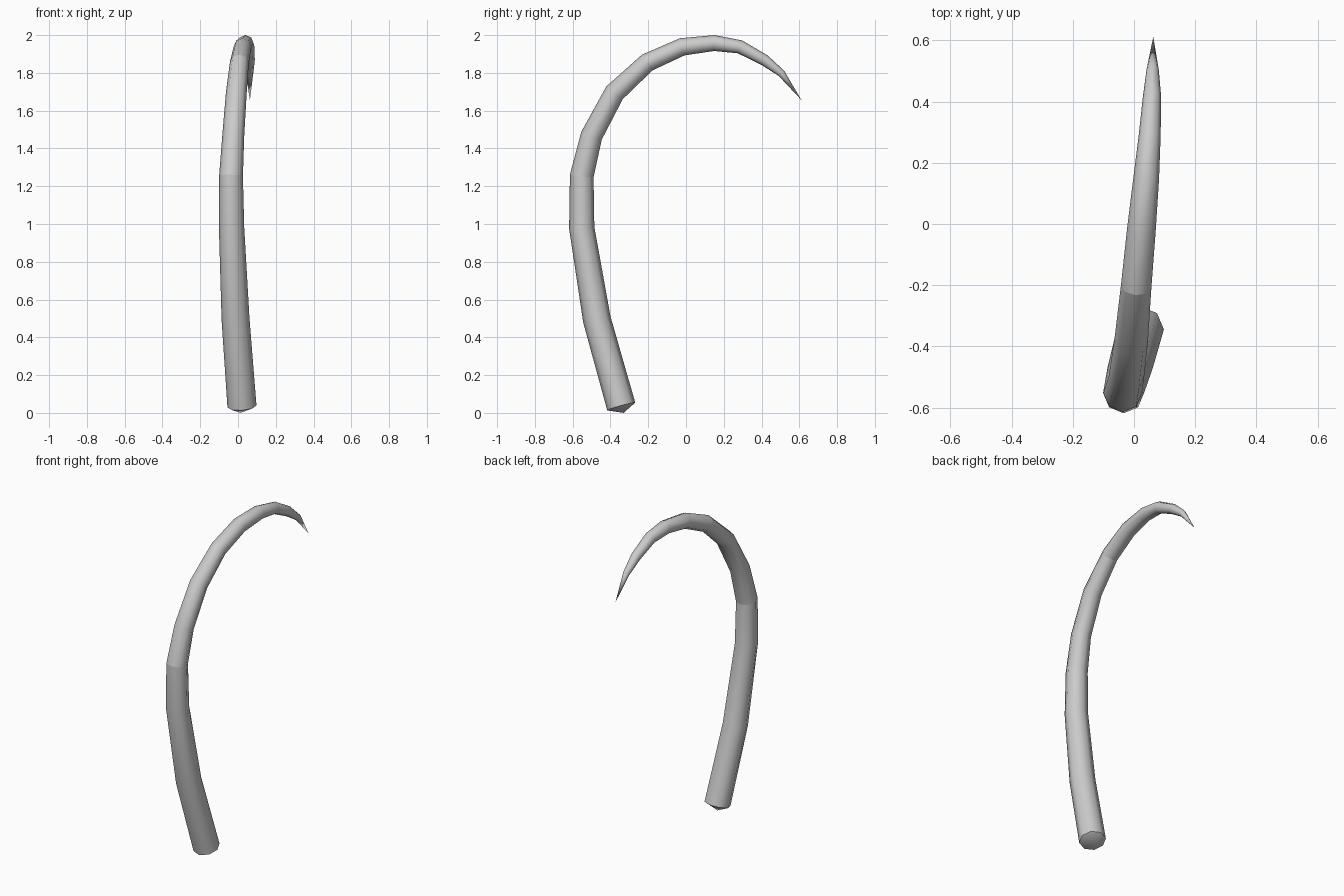
import bpy, bmesh, math
from mathutils import Vector

if "Cube" in bpy.data.objects:
    bpy.data.objects.remove(bpy.data.objects["Cube"])

SIDES = 8
# centre line of the hook: x, y, z, radius
path = [
    (0.021, -0.343, 0.034, 0.077), (-0.013, -0.472, 0.495, 0.074),
    (-0.034, -0.552, 0.980, 0.067), (-0.037, -0.552, 1.254, 0.063),
    (-0.025, -0.500, 1.468, 0.058), (-0.009, -0.378, 1.695, 0.055),
    (0.007, -0.205, 1.855, 0.050), (0.024, -0.020, 1.938, 0.047),
    (0.040, 0.150, 1.958, 0.042), (0.051, 0.285, 1.938, 0.036),
    (0.059, 0.415, 1.868, 0.030), (0.061, 0.505, 1.798, 0.020),
]
tip_pos, base_pos = (0.063, 0.612, 1.655), (0.012, -0.330, 0.0)
seams = (0, 3, 6)

bm = bmesh.new()
pts = [Vector(p[:3]) for p in path] + [Vector(tip_pos)]

# rings swept along the centre line
rings = []
for i, p in enumerate(path):
    ahead = (pts[i + 1] - pts[i]).normalized()
    behind = (pts[i] - pts[i - 1]).normalized() if i else ahead
    t = (ahead + behind).normalized()
    side = (Vector((1, 0, 0)) - t * t.x).normalized()
    up = t.cross(side)
    ring = []
    for k in range(SIDES):
        a = math.tau * k / SIDES
        ring.append(bm.verts.new(pts[i] + p[3] * (side * math.cos(a) + up * math.sin(a))))
    rings.append(ring)

# tube walls, pointed tip and shallow base cap
tip, base = bm.verts.new(tip_pos), bm.verts.new(base_pos)
for k in range(SIDES):
    n = (k + 1) % SIDES
    for a, b in zip(rings, rings[1:]):
        bm.faces.new((a[k], a[n], b[n], b[k]))
    bm.faces.new((rings[-1][k], rings[-1][n], tip))
    bm.faces.new((rings[0][n], rings[0][k], base))
bmesh.ops.recalc_face_normals(bm, faces=bm.faces)

# smooth shading broken at the segment seams
for f in bm.faces:
    f.smooth = True
for s in seams:
    for k in range(SIDES):
        bm.edges.get((rings[s][k], rings[s][(k + 1) % SIDES])).smooth = False

mesh = bpy.data.meshes.new("curved_hook")
bm.to_mesh(mesh)
bm.free()
bpy.context.collection.objects.link(bpy.data.objects.new("curved_hook", mesh))
